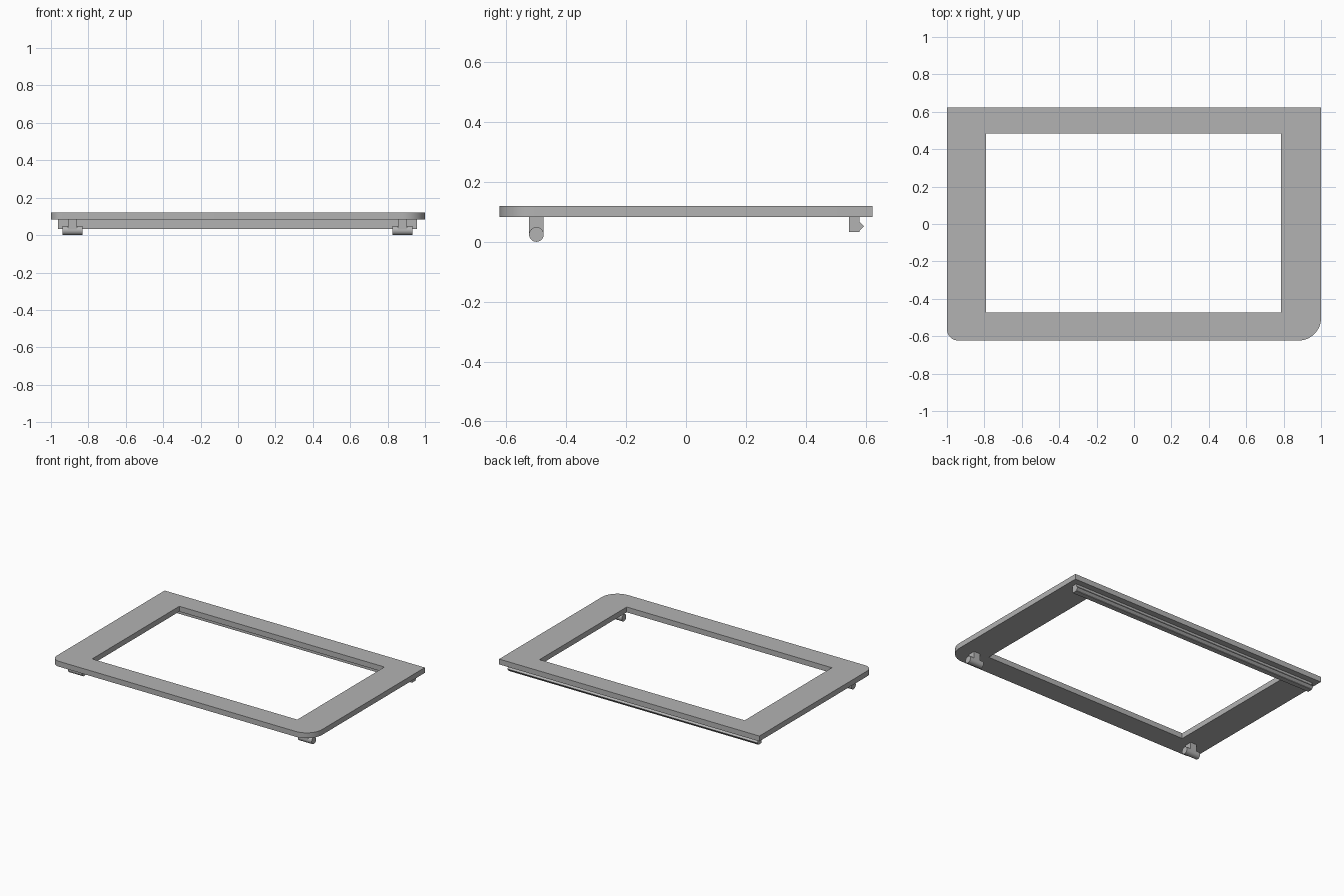
import bpy, bmesh
from math import radians, cos, sin, pi
from mathutils import Matrix, Vector

cube = bpy.data.objects.get("Cube")
if cube:
    bpy.data.objects.remove(cube, do_unlink=True)

grey = bpy.data.materials.new("mid_grey")
grey.use_nodes = True
grey.diffuse_color = (0.45, 0.45, 0.45, 1)
grey.node_tree.nodes["Principled BSDF"].inputs["Base Color"].default_value = grey.diffuse_color


def finish(bm, name):
    """Turn a bmesh into a named, coloured object with sharp edges kept."""
    bmesh.ops.recalc_face_normals(bm, faces=bm.faces)
    mesh = bpy.data.meshes.new(name)
    bm.to_mesh(mesh)
    bm.free()
    mesh.materials.append(grey)
    obj = bpy.data.objects.new(name, mesh)
    bpy.context.collection.objects.link(obj)
    bpy.ops.object.select_all(action="DESELECT")
    obj.select_set(True)
    bpy.context.view_layer.objects.active = obj
    bpy.ops.object.shade_smooth_by_angle(angle=radians(30))


def prism(loops, depth, name):
    """Fill closed outlines, holes included, and extrude them along depth."""
    bm = bmesh.new()
    edges = []
    for loop in loops:
        verts = [bm.verts.new(p) for p in loop]
        edges += [bm.edges.new((v, verts[i - 1])) for i, v in enumerate(verts)]
    bmesh.ops.triangle_fill(bm, edges=edges, use_beauty=True)
    bmesh.ops.dissolve_limit(bm, angle_limit=0.01, verts=[], edges=bm.edges)
    result = bmesh.ops.extrude_face_region(bm, geom=bm.faces[:])
    moved = [g for g in result["geom"] if isinstance(g, bmesh.types.BMVert)]
    bmesh.ops.translate(bm, vec=depth, verts=moved)
    finish(bm, name)


def corner(x, y, radius, start, z, steps=12):
    """Quarter arc that rounds one corner of the plate."""
    return [Vector((x + radius * cos(a), y + radius * sin(a), z))
            for a in (start + pi / 2 * i / steps for i in range(steps + 1))]


# Frame plate: square back corners, differently rounded front corners
bottom, top, half_y = 0.083, 0.12, 0.623
big, small = 0.12, 0.06
outer = [(1, half_y, bottom), (-1, half_y, bottom)]
outer += corner(small - 1, small - half_y, small, pi, bottom)
outer += corner(1 - big, big - half_y, big, 1.5 * pi, bottom)
window = [(x, y, bottom) for x, y in
          ((-0.79, -0.473), (0.787, -0.473), (0.787, 0.484), (-0.79, 0.484))]
prism([outer, window], (0, 0, top - bottom), "frame_plate")

# Rear rail with a pointed snap ridge along its back face
profile = [(0.545, bottom), (0.545, 0.033), (0.58, 0.033), (0.58, 0.037),
           (0.595, 0.052), (0.58, 0.067), (0.58, bottom)]
prism([[(-0.963, y, z) for y, z in profile]], (1.92, 0, 0), "rear_snap_rail")

# Front hinge pegs: a stem below the plate carrying a crosswise pin
radius, peg_y = 0.0245, -0.5
for side, x in (("right", -0.885), ("left", 0.88)):
    bm = bmesh.new()
    height = bottom - radius
    bmesh.ops.create_cube(bm, size=1, matrix=Matrix.Translation((x, peg_y, radius + height / 2))
                          @ Matrix.Diagonal((0.048, 2 * radius - 0.001, height, 1)))
    finish(bm, side + "_hinge_stem")
    bm = bmesh.new()
    bmesh.ops.create_cone(bm, cap_ends=True, segments=32, radius1=radius, radius2=radius, depth=0.107,
                          matrix=Matrix.Translation((x, peg_y, radius)) @ Matrix.Rotation(pi / 2, 4, "Y"))
    finish(bm, side + "_hinge_pin")
